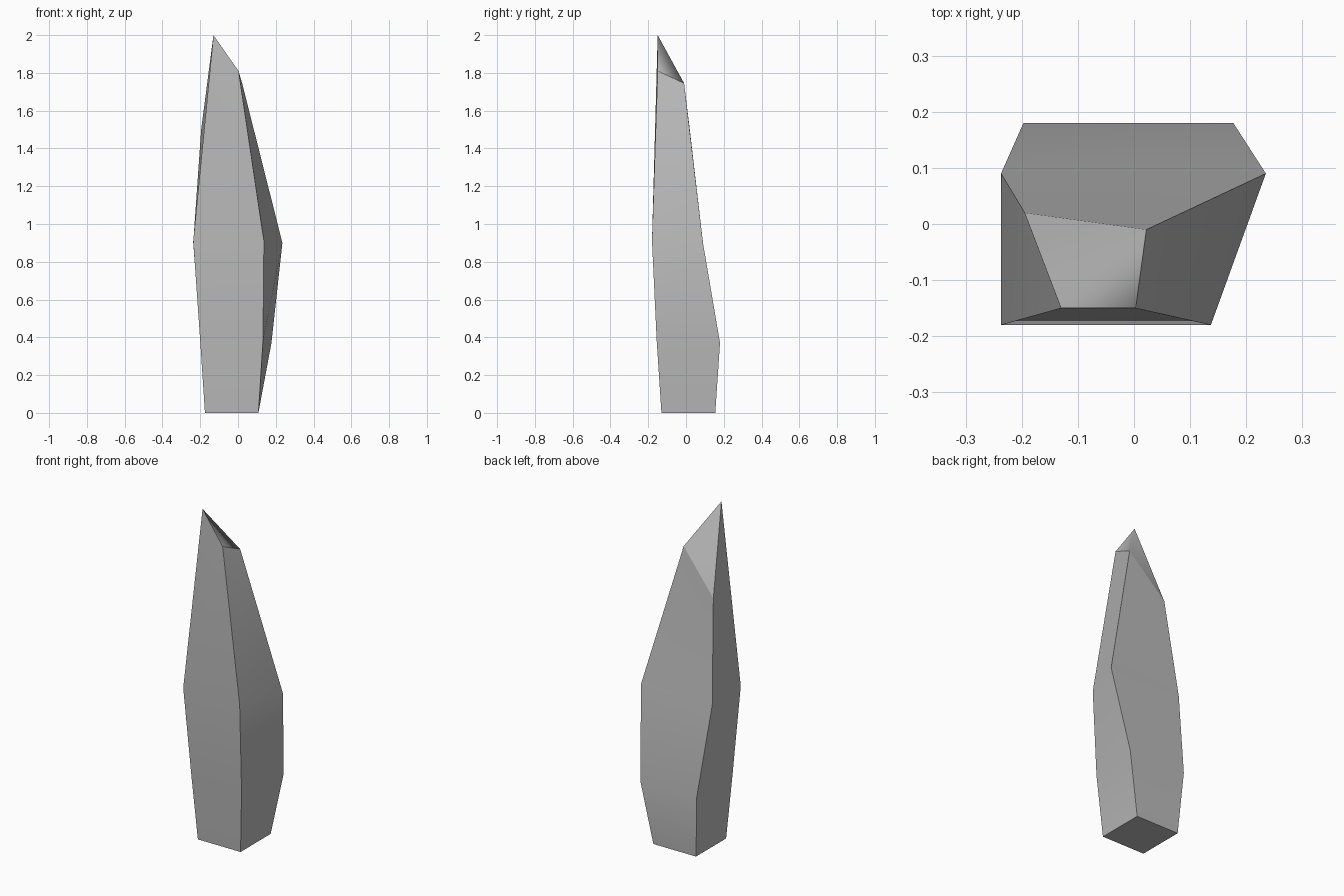
import bpy
import bmesh

cube = bpy.data.objects.get("Cube")
if cube:
    bpy.data.objects.remove(cube, do_unlink=True)

# Plain grey stone
stone = bpy.data.materials.new("stone_grey")
stone.use_nodes = True
grey = (0.5, 0.5, 0.5, 1)
stone.diffuse_color = grey
stone.node_tree.nodes["Principled BSDF"].inputs["Base Color"].default_value = grey

# Four-cornered cross-sections: front left edge, front right edge, back right, back left
RINGS = [
    [(-0.175, -0.13, 0), (0.108, -0.13, 0), (0.108, 0.155, 0), (-0.175, 0.155, 0)],
    [(-0.2, -0.155, 0.38), (0.132, -0.155, 0.38), (0.177, 0.18, 0.37), (-0.197, 0.18, 0.37)],
    [(-0.237, -0.18, 0.91), (0.137, -0.18, 0.91), (0.235, 0.09, 0.9), (-0.237, 0.09, 0.9)],
    [(-0.13, -0.15, 2), (0.003, -0.15, 1.81), (0.022, -0.01, 1.745), (-0.195, 0.02, 1.5)],
]

bm = bmesh.new()
rings = [[bm.verts.new(p) for p in ring] for ring in RINGS]

# Sides of the shard
for low, high in zip(rings, rings[1:]):
    for i in range(4):
        j = (i + 1) % 4
        bm.faces.new((low[i], low[j], high[j], high[i]))

# Flat base and folded, slanted tip
bm.faces.new(rings[0][::-1])
a, b, c, d = rings[-1]
bm.faces.new((a, b, c))
bm.faces.new((a, c, d))
bmesh.ops.recalc_face_normals(bm, faces=bm.faces)

# Smooth along each side and over the tip fold, crisp everywhere else
soft = {frozenset((a, c))}
for ring in rings[1:-1]:
    soft |= {frozenset((ring[i], ring[i - 1])) for i in range(4)}
for face in bm.faces:
    face.smooth = True
for edge in bm.edges:
    edge.smooth = frozenset(edge.verts) in soft

mesh = bpy.data.meshes.new("stone_shard")
bm.to_mesh(mesh)
bm.free()
mesh.materials.append(stone)
shard = bpy.data.objects.new("stone_shard", mesh)
bpy.context.collection.objects.link(shard)
